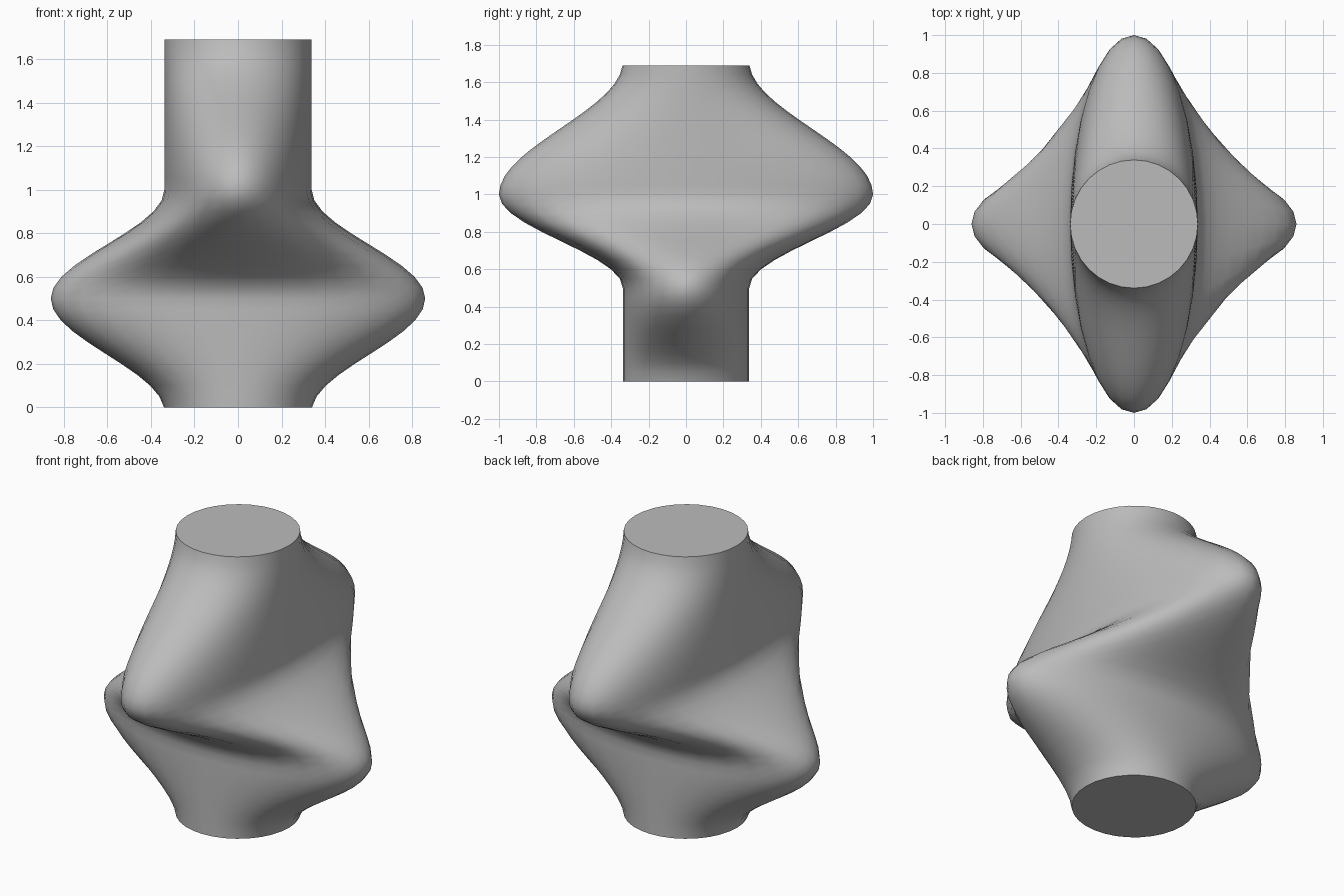
import bpy
import bmesh
from math import cos, sin, pi

cube = bpy.data.objects.get("Cube")
if cube:
    bpy.data.objects.remove(cube, do_unlink=True)

HEIGHT = 1.69
NECK = 0.338
SIDES = 32


def bell(z, low, peak, high, size):
    """Half-width that swells smoothly from the neck to its size at the peak."""
    if z <= low or z >= high:
        return NECK
    t = (z - peak) / ((high - peak) if z > peak else (peak - low))
    return NECK + (size - NECK) * (1 + cos(pi * t)) / 2


def steps(start, end, count):
    return [start + (end - start) * i / count for i in range(count)]


# Plain grey material
grey = bpy.data.materials.new("plain_grey")
grey.use_nodes = True
colour = (0.5, 0.5, 0.5, 1)
grey.diffuse_color = colour
grey.node_tree.nodes["Principled BSDF"].inputs["Base Color"].default_value = colour

# Lofted body: a round neck, a wide oval, a deep oval and a round neck again
bm = bmesh.new()
levels = steps(0, 0.5, 10) + steps(0.5, 1, 10) + steps(1, HEIGHT, 14) + [HEIGHT]
rings = []
for z in levels:
    half_x = bell(z, -0.02, 0.5, 1.0, 0.86)
    half_y = bell(z, 0.5, 1.0, HEIGHT + 0.02, 1.0)
    angles = [2 * pi * i / SIDES for i in range(SIDES)]
    rings.append([bm.verts.new((half_x * cos(a), half_y * sin(a), z)) for a in angles])

for lower, upper in zip(rings, rings[1:]):
    for i in range(SIDES):
        j = (i + 1) % SIDES
        bm.faces.new((lower[i], lower[j], upper[j], upper[i]))

# Flat end caps
bm.faces.new(rings[0][::-1])
bm.faces.new(rings[-1])

mesh = bpy.data.meshes.new("lofted_body")
bm.to_mesh(mesh)
bm.free()
mesh.materials.append(grey)
body = bpy.data.objects.new("lofted_body", mesh)
bpy.context.collection.objects.link(body)

# Smooth sides with crisp cap rims
bpy.ops.object.select_all(action="DESELECT")
body.select_set(True)
bpy.context.view_layer.objects.active = body
bpy.ops.object.shade_smooth_by_angle(angle=pi / 4)
